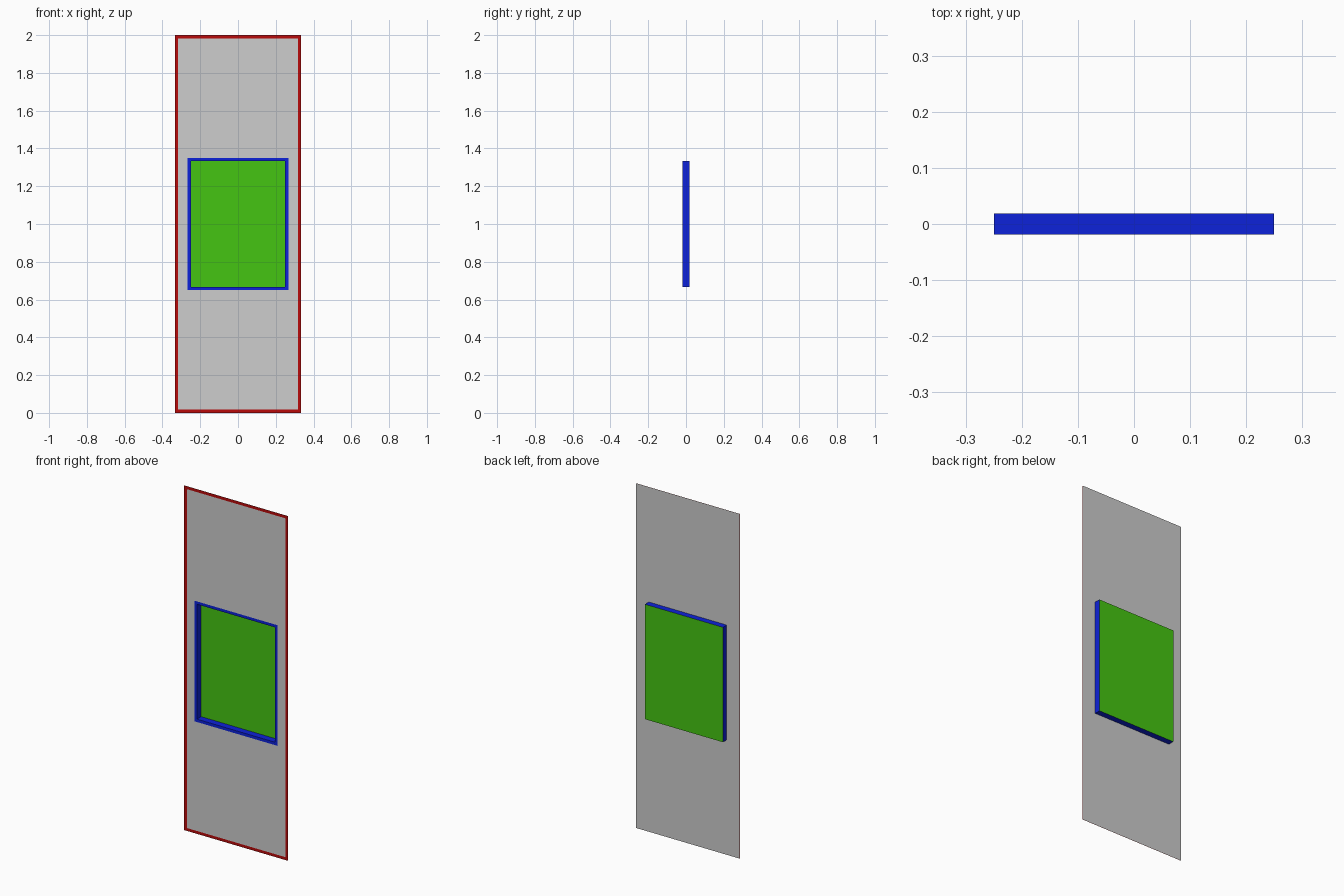
import bpy

cube = bpy.data.objects.get("Cube")
if cube:
    bpy.data.objects.remove(cube, do_unlink=True)


def material(name, color):
    mat = bpy.data.materials.new(name)
    mat.use_nodes = True
    mat.diffuse_color = (*color, 1)
    mat.node_tree.nodes["Principled BSDF"].inputs["Base Color"].default_value = (*color, 1)
    return mat


grey = material("panel grey", (0.61, 0.61, 0.61))
red = material("border red", (0.48, 0.003, 0.003))
blue = material("frame blue", (0.004, 0.016, 0.7))
green = material("pane green", (0.06, 0.56, 0.006))


def rectangle(width, height, y):
    """Four corners of an upright rectangle centred on the panel."""
    return [(sx * width / 2, y, 1 + sz * height / 2)
            for sx, sz in ((-1, -1), (1, -1), (1, 1), (-1, 1))]


def build(name, verts, faces, mat):
    mesh = bpy.data.meshes.new(name)
    mesh.from_pydata(verts, [], faces)
    mesh.materials.append(mat)
    obj = bpy.data.objects.new(name, mesh)
    bpy.context.collection.objects.link(obj)
    return obj


def band(name, first, second, mat):
    """Four quads joining two rectangles: a flat frame or a set of walls."""
    faces = [(i, (i + 1) % 4, 4 + (i + 1) % 4, 4 + i) for i in range(4)]
    return build(name, first + second, faces, mat)


WIDTH, HEIGHT = 2 / 3, 2
OPEN_W, OPEN_H = 0.5, 2 / 3
RIM = 1 / 60
FRONT, BACK = -0.016, 0.019

# Thin panel with a window opening
band("panel", rectangle(WIDTH, HEIGHT, FRONT),
     rectangle(OPEN_W, OPEN_H, FRONT), grey)

# Red border laid on the front edge of the panel
band("outer_border", rectangle(WIDTH, HEIGHT, FRONT - 0.0015),
     rectangle(WIDTH - 2 * RIM, HEIGHT - 2 * RIM, FRONT - 0.0015), red)

# Blue trim around the opening
band("window_trim", rectangle(OPEN_W + 2 * RIM, OPEN_H + 2 * RIM, FRONT - 0.003),
     rectangle(OPEN_W, OPEN_H, FRONT - 0.003), blue)

# Blue walls of the recess, open at the front
band("recess_walls", rectangle(OPEN_W, OPEN_H, FRONT - 0.003),
     rectangle(OPEN_W, OPEN_H, BACK), blue)

# Green pane closing the recess at the back
build("window_pane", rectangle(OPEN_W, OPEN_H, BACK), [(0, 1, 2, 3)], green)
